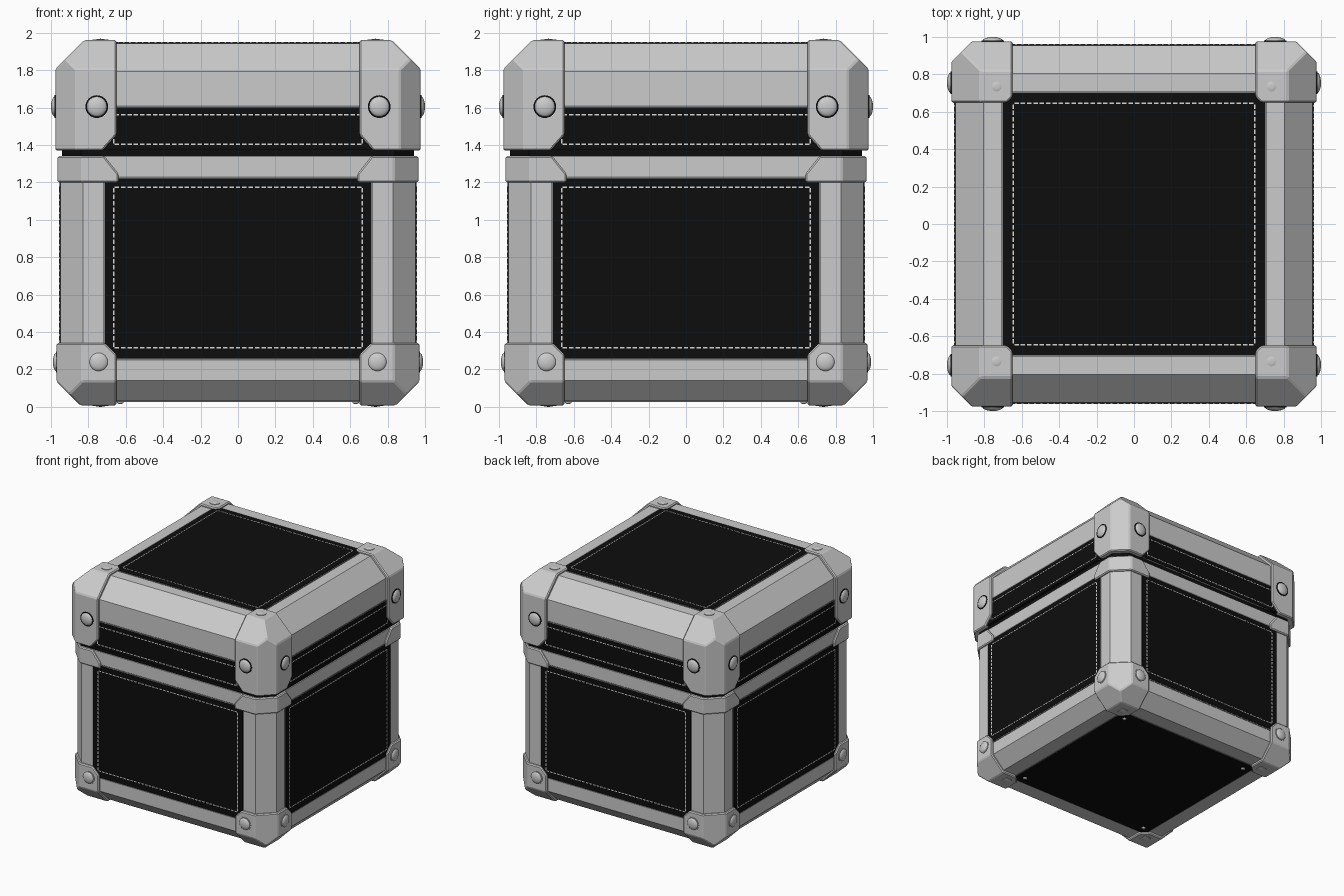
import bpy, bmesh, math
from mathutils import Vector, Matrix

if "Cube" in bpy.data.objects:
    bpy.data.objects.remove(bpy.data.objects["Cube"])


def material(name, value, rough=0.6):
    m = bpy.data.materials.new(name)
    m.use_nodes = True
    color = (value, value, value, 1)
    m.diffuse_color = color
    node = m.node_tree.nodes["Principled BSDF"]
    node.inputs["Base Color"].default_value = color
    node.inputs["Roughness"].default_value = rough
    return m


GREY = material("light grey metal", 0.6)
LIP = material("dark grey lip", 0.2)
BLACK = material("black panel", 0.004)
WHITE = material("white stitching", 0.7)


def box(bm, lo, hi):
    lo, hi = Vector(lo), Vector(hi)
    size = hi - lo
    mat = Matrix.Translation((lo + hi) / 2) @ Matrix.Diagonal((*size, 1))
    bmesh.ops.create_cube(bm, size=1, matrix=mat)


def cut(bm, co, no):
    """Slice away everything beyond a plane and close the hole."""
    geom = bm.verts[:] + bm.edges[:] + bm.faces[:]
    bmesh.ops.bisect_plane(bm, geom=geom, dist=1e-5, plane_co=co, plane_no=no, clear_outer=True)
    bmesh.ops.holes_fill(bm, edges=[e for e in bm.edges if e.is_boundary], sides=0)


def finish(name, bm, mat, turns=1, smooth=False, bevel=0):
    """Copy the mesh around z in quarter turns and make an object of it."""
    source = bm.verts[:] + bm.edges[:] + bm.faces[:]
    for k in range(1, turns):
        copy = bmesh.ops.duplicate(bm, geom=source)["geom"]
        verts = [v for v in copy if isinstance(v, bmesh.types.BMVert)]
        bmesh.ops.rotate(bm, verts=verts, matrix=Matrix.Rotation(k * math.pi / 2, 3, "Z"))
    bmesh.ops.recalc_face_normals(bm, faces=bm.faces[:])
    for f in bm.faces:
        f.smooth = smooth
    mesh = bpy.data.meshes.new(name)
    bm.to_mesh(mesh)
    bm.free()
    mesh.materials.append(mat)
    ob = bpy.data.objects.new(name, mesh)
    bpy.context.collection.objects.link(ob)
    if bevel:
        mod = ob.modifiers.new("soft edges", "BEVEL")
        mod.width = bevel
        mod.segments = 1
    return ob


def chamfered(half, z0, z1, side, end, up):
    """Box with cut upright edges and a cut ring at its top or bottom."""
    bm = bmesh.new()
    box(bm, (-half, -half, z0), (half, half, z1))
    for k in range(4):
        turn = Matrix.Rotation(k * math.pi / 2, 3, "Z")
        cut(bm, turn @ Vector((half, half - side, 0)), turn @ Vector((1, 1, 0)))
        if end:
            z = z1 - end if up else z0 + end
            cut(bm, turn @ Vector((half, 0, z)), turn @ Vector((1, 0, 1 if up else -1)))
    return bm


def cap(name, bm, inner, corner, slope, notch=0):
    """Keep one corner of a chamfered box, clip its inner tips, repeat it."""
    cut(bm, (inner, 0, 0), (-1, 0, 0))
    cut(bm, (0, inner, 0), (0, -1, 0))
    x, z = corner
    cut(bm, (x, 0, z), (-1, 0, slope))
    cut(bm, (0, x, z), (0, -1, slope))
    if notch:
        cut(bm, (inner + notch, inner, 0), (-1, -1, 0))
    finish(name, bm, GREY, 4, bevel=0.008)


def stitches(bm, half, v0, v1, place):
    """Dashed rectangle; place() turns (u, v) into a dash centre on a face."""
    def run(a, b, along_u, fixed):
        n = round((b - a) / 0.034)
        for i in range(n):
            t = a + (i + 0.5) * (b - a) / n
            u, v = (t, fixed) if along_u else (fixed, t)
            du, dv = (0.012, 0.004) if along_u else (0.004, 0.012)
            box(bm, place(u - du, v - dv, 0), place(u + du, v + dv, 1))
    for v in (v0, v1):
        run(-half, half, True, v)
    for u in (-half, half):
        run(v0, v1, False, u)


# Shells of the base and the lid
finish("base_frame", chamfered(0.949, 0.03, 1.34, 0.12, 0.11, False), GREY)
finish("lid_frame", chamfered(0.955, 1.375, 1.943, 0.11, 0.15, True), GREY)
bm = bmesh.new()
box(bm, (-0.94, -0.94, 1.3), (0.94, 0.94, 1.4))
for sx in (1, -1):
    for sy in (1, -1):
        cut(bm, (sx * 0.94, sy * 0.84, 0), (sx, sy, 0))
finish("seam_band", bm, BLACK)

# Panels on all sides, each with a narrow lip behind it
for label, mat, grow, out in (("panel", BLACK, 0, 0.005), ("panel_lip", LIP, 0.01, 0.003)):
    w = 0.712 + grow
    bm = bmesh.new()
    box(bm, (-w, -0.949 - out, 0.258 - grow), (w, -0.9, 1.222 + grow))
    finish("base_side_" + label, bm, mat, 4)
    bm = bmesh.new()
    box(bm, (-0.75, -0.955 - out, 1.375), (0.75, -0.9, 1.6 + grow))
    finish("lid_side_" + label, bm, mat, 4)
    w = 0.7 + grow
    bm = bmesh.new()
    box(bm, (-w, -w, 1.9), (w, w, 1.943 + out))
    finish("top_" + label, bm, mat)
    bm = bmesh.new()
    box(bm, (-w, -w, 0.03 - out), (w, w, 0.1))
    finish("bottom_" + label, bm, mat)

# Stitching
bm = bmesh.new()
stitches(bm, 0.665, 0.315, 1.175, lambda u, v, s: (u, -0.952 - 0.005 * s, v))
finish("base_stitching", bm, WHITE, 4)
bm = bmesh.new()
stitches(bm, 0.665, 1.405, 1.562, lambda u, v, s: (u, -0.958 - 0.005 * s, v))
finish("lid_stitching", bm, WHITE, 4)
bm = bmesh.new()
stitches(bm, 0.645, -0.645, 0.645, lambda u, v, s: (u, v, 1.946 + 0.005 * s))
finish("top_stitching", bm, WHITE)

# Corner caps
cap("lid_corner_cap", chamfered(0.977, 1.37, 1.96, 0.11, 0.155, True),
    0.65, (0.725, 1.37), -0.9, 0.03)
cap("base_upper_corner_cap", chamfered(0.965, 1.2, 1.34, 0.13, 0, True),
    0.64, (0.715, 1.34), 0.8)
cap("base_lower_corner_cap", chamfered(0.97, 0.008, 0.34, 0.135, 0.127, False),
    0.65, (0.71, 0.34), 1, 0.06)


def disc(bm, centre, radius, height, axis):
    mat = Matrix.Translation(centre) @ Vector(axis).to_track_quat("Z", "Y").to_matrix().to_4x4()
    bmesh.ops.create_cone(bm, cap_ends=True, segments=24, radius1=radius, radius2=radius,
                          depth=height * 2, matrix=mat)


def dome(bm, centre, radius, height, axis):
    mat = (Matrix.Translation(centre) @ Vector(axis).to_track_quat("Z", "Y").to_matrix().to_4x4()
           @ Matrix.Diagonal((radius, radius, height, 1)))
    bmesh.ops.create_uvsphere(bm, u_segments=24, v_segments=12, radius=1, matrix=mat)


# Rivets and washers on the side faces of the caps
FRONT = (0, -1, 0)
for name, x, z, face, r, h, washer in (("lid", 0.755, 1.605, 0.977, 0.055, 0.023, BLACK),
                                       ("base", 0.745, 0.24, 0.97, 0.05, 0.02, GREY)):
    domes, rings = bmesh.new(), bmesh.new()
    for s in (1, -1):
        dome(domes, (s * x, -face, z), r, h, FRONT)
        disc(rings, (s * x, -face, z), r + 0.006, 0.004, FRONT)
    finish(name + "_rivets", domes, GREY, 4, smooth=True)
    finish(name + "_rivet_washers", rings, washer, 4)

# Flat studs on top, feet and screws underneath
for name, z, axis in (("top_studs", 1.96, (0, 0, 1)), ("bottom_feet", 0.008, (0, 0, -1))):
    bm = bmesh.new()
    disc(bm, (0.735, 0.735, z), 0.042, 0.004, axis)
    dome(bm, (0.735, 0.735, z), 0.03, 0.008, axis)
    finish(name, bm, GREY, 4)
bm = bmesh.new()
dome(bm, (0.63, 0.63, 0.025), 0.018, 0.01, (0, 0, -1))
finish("bottom_screws", bm, GREY, 4, smooth=True)
